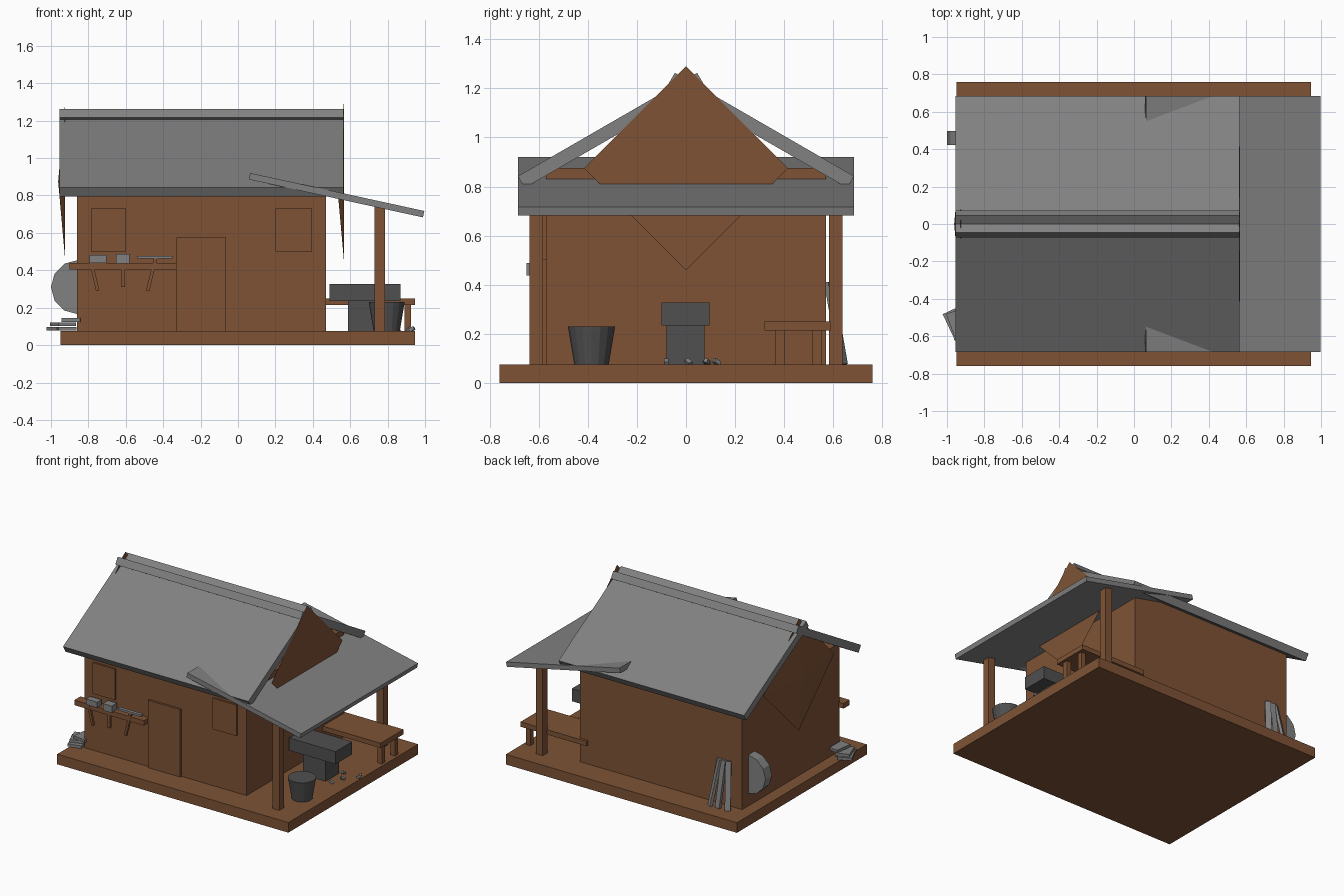
import bpy, bmesh
from math import radians, cos, sin
from mathutils import Matrix, Vector, Euler

cube = bpy.data.objects.get("Cube")
if cube:
    bpy.data.objects.remove(cube)


def material(name, rgb):
    m = bpy.data.materials.new(name)
    m.use_nodes = True
    m.diffuse_color = (*rgb, 1)
    m.node_tree.nodes["Principled BSDF"].inputs["Base Color"].default_value = (*rgb, 1)
    return m


WOOD = material("brown_wood", (0.21, 0.086, 0.036))
STONE = material("grey_stone", (0.22, 0.22, 0.22))
IRON = material("dark_iron", (0.08, 0.08, 0.08))


def finish(name, bm, mat):
    me = bpy.data.meshes.new(name)
    bm.to_mesh(me)
    bm.free()
    me.materials.append(mat)
    ob = bpy.data.objects.new(name, me)
    bpy.context.collection.objects.link(ob)
    return ob


def block(name, mat, center, size, rot=(0, 0, 0)):
    """Box given by centre, size and rotation in degrees."""
    bm = bmesh.new()
    turn = Euler([radians(a) for a in rot]).to_matrix().to_4x4()
    bmesh.ops.create_cube(bm, size=1, matrix=Matrix.Translation(center) @ turn
                          @ Matrix.Diagonal((*size, 1)))
    return finish(name, bm, mat)


def box(name, mat, x, y, z):
    """Upright box given by its extents on each axis."""
    spans = (x, y, z)
    return block(name, mat, [(a + b) / 2 for a, b in spans], [b - a for a, b in spans])


def beam(name, mat, start, end, width, depth):
    """Box running between two points."""
    a, b = Vector(start), Vector(end)
    bm = bmesh.new()
    turn = (b - a).to_track_quat('Z', 'Y').to_matrix().to_4x4()
    bmesh.ops.create_cube(bm, size=1, matrix=Matrix.Translation((a + b) / 2) @ turn
                          @ Matrix.Diagonal((width, depth, (b - a).length, 1)))
    return finish(name, bm, mat)


def cone(name, mat, center, r1, r2, depth, sides, rot=(0, 0, 0)):
    bm = bmesh.new()
    turn = Euler([radians(a) for a in rot]).to_matrix().to_4x4()
    bmesh.ops.create_cone(bm, cap_ends=True, segments=sides, radius1=r1, radius2=r2,
                          depth=depth, matrix=Matrix.Translation(center) @ turn)
    return finish(name, bm, mat)


# Platform and house walls
FLOOR = 0.075
box("platform", WOOD, (-0.95, 0.945), (-0.76, 0.76), (0, FLOOR))
box("house_walls", WOOD, (-0.86, 0.47), (-0.57, 0.57), (FLOOR, 0.875))

# Door and shutters on the front wall
box("door", WOOD, (-0.33, -0.065), (-0.585, -0.56), (FLOOR, 0.575))
box("shutter_right", WOOD, (-0.785, -0.6), (-0.582, -0.56), (0.5, 0.73))
box("shutter_left", WOOD, (0.2, 0.395), (-0.582, -0.56), (0.5, 0.73))

# Two roof slabs that cross at the ridge
for side, label in ((1, "front"), (-1, "back")):
    block("roof_slab_" + label, STONE, (-0.195, side * -0.306, 1.029),
          (1.52, 0.843, 0.055), (side * 30, 0, 0))

# Flat pyramid gables at both ends
for x, label in ((0.547, "left"), (-0.943, "right")):
    cone("gable_" + label, WOOD, (x, 0, 0.875), 0.415, 0, 0.037, 4, (0, -90, 0))

# Sloping porch roof on two posts
block("porch_roof", STONE, (0.527, 0, 0.8015), (0.953, 1.37, 0.035), (0, 12.3, 0))
for side, label in ((-1, "front"), (1, "back")):
    block("porch_post_" + label, WOOD, (0.757, side * 0.61, 0.4), (0.056, 0.056, 0.68))

# Forge block, bucket and scattered lumps
box("anvil_foot", IRON, (0.587, 0.775), (-0.08, 0.075), (FLOOR, 0.24))
box("anvil_top", IRON, (0.49, 0.87), (-0.1, 0.095), (0.235, 0.328))
cone("bucket", IRON, (0.795, -0.385, 0.152), 0.07, 0.096, 0.155, 16)
lumps = ((0.825, -0.08), (0.853, 0.01), (0.805, 0.085), (0.915, 0.125), (0.93, 0.085))
for i, (x, y) in enumerate(lumps):
    block("lump", STONE, (x, y, 0.085), (0.03, 0.018, 0.016), (25 * i, 30, 40 * i))

# Bench
box("bench_seat", WOOD, (0.405, 0.945), (0.32, 0.588), (0.214, 0.25))
for x in (0.44, 0.907):
    for y in (0.382, 0.535):
        box("bench_leg", WOOD, (x - 0.018, x + 0.018), (y - 0.019, y + 0.019), (FLOOR, 0.22))

# Tool shelf with three hanging tools
box("tool_shelf", WOOD, (-0.9, -0.33), (-0.632, -0.56), (0.403, 0.44))
Y = -0.625
beam("tool_handle_right", WOOD, (-0.787, Y, 0.45), (-0.75, Y, 0.29), 0.018, 0.018)
beam("tool_handle_middle", WOOD, (-0.615, Y, 0.45), (-0.615, Y, 0.31), 0.02, 0.02)
beam("tool_handle_left", WOOD, (-0.44, Y, 0.465), (-0.483, Y, 0.29), 0.018, 0.018)
box("hammer_head_right", STONE, (-0.795, -0.703), (-0.645, -0.595), (0.44, 0.482))
box("hammer_head_middle", STONE, (-0.652, -0.58), (-0.65, -0.59), (0.437, 0.488))
box("pick_head", STONE, (-0.54, -0.35), (-0.635, -0.61), (0.462, 0.477))

# Grindstone on the right wall
cone("grindstone", STONE, (-0.855, 0.46, 0.31), 0.145, 0.145, 0.075, 12, (90, 0, 0))

# Planks leaning on the back wall
for foot, top in ((-0.645, -0.685), (-0.71, -0.72), (-0.79, -0.755)):
    beam("leaning_plank", STONE, (foot, 0.64, FLOOR), (top, 0.582, 0.41), 0.04, 0.02)

# Stack of bars at the front corner
bars = ((-0.95, -0.52, 0.088, 25), (-0.925, -0.55, 0.088, 12),
        (-0.935, -0.525, 0.111, 20), (-0.885, -0.52, 0.134, -8))
for x, y, z, turn in bars:
    block("bar", STONE, (x, y, z), (0.1, 0.13, 0.02), (0, 0, turn))
